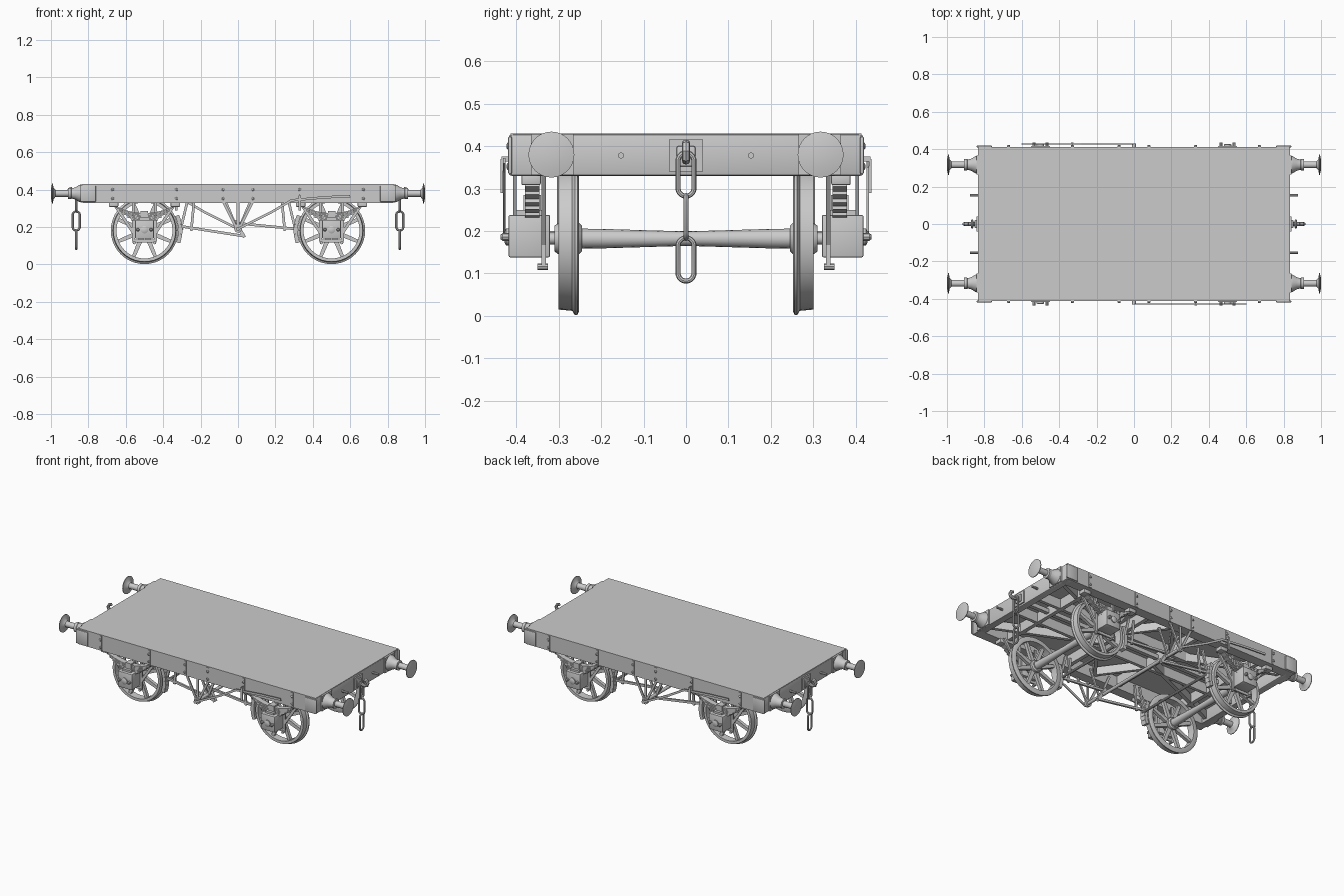
import bpy, bmesh, math
from mathutils import Vector, Matrix

if "Cube" in bpy.data.objects:
    bpy.data.objects.remove(bpy.data.objects["Cube"])

grey = bpy.data.materials.new("plain grey")
grey.diffuse_color = (0.6, 0.6, 0.6, 1)
grey.use_nodes = True
grey.node_tree.nodes["Principled BSDF"].inputs["Base Color"].default_value = grey.diffuse_color
QUAD = [(1, 1), (-1, 1), (1, -1), (-1, -1)]
ENDS = [(1, 1), (-1, 1)]
SIDES = [(1, 1), (1, -1)]
ROT = [(1, 1), (-1, -1)]


def finish(name, bm, copies=((1, 1),), smooth=True):
    """Make the mesh, repeated with x/y sign flips."""
    bmesh.ops.recalc_face_normals(bm, faces=bm.faces)
    for f in bm.faces:
        f.smooth = smooth
    if smooth:
        for e in bm.edges:
            e.smooth = e.is_manifold and e.calc_face_angle(0) < math.radians(35)
    for i, (sx, sy) in enumerate(copies):
        b = bm.copy()
        b.transform(Matrix.Diagonal((sx, sy, 1, 1)))
        if sx * sy < 0:
            bmesh.ops.reverse_faces(b, faces=b.faces)
        me = bpy.data.meshes.new(name)
        b.to_mesh(me)
        b.free()
        me.materials.append(grey)
        bpy.context.collection.objects.link(bpy.data.objects.new(f"{name}_{i + 1}", me))
    bm.free()


def add_box(bm, x, y, z, bevel=0):
    c = [(p[0] + p[1]) / 2 for p in (x, y, z)]
    s = [p[1] - p[0] for p in (x, y, z)]
    vs = bmesh.ops.create_cube(bm, size=1, matrix=Matrix.Translation(c) @ Matrix.Diagonal((*s, 1)))["verts"]
    if bevel:
        bmesh.ops.bevel(bm, geom=list({e for v in vs for e in v.link_edges}), offset=bevel,
                        segments=2, affect='EDGES', profile=0.5)


def box(name, x, y, z, copies=((1, 1),), bevel=0):
    bm = bmesh.new()
    add_box(bm, x, y, z, bevel)
    finish(name, bm, copies)


def add_bar(bm, p, q, w, h, taper=1):
    """Rectangular bar from p to q; w is measured along y where possible."""
    p, q = Vector(p), Vector(q)
    d = (q - p).normalized()
    side = d.cross(Vector((0, 0, 1))) if abs(d.y) > .3 else Vector((0, 1, 0))
    side = (side - d * side.dot(d)).normalized()
    up = d.cross(side)
    r = [[bm.verts.new(c + side * a * w / 2 * k + up * b * h / 2 * k)
          for a, b in ((-1, -1), (1, -1), (1, 1), (-1, 1))] for c, k in ((p, 1), (q, taper))]
    bm.faces.new(r[0])
    bm.faces.new(r[1])
    for i in range(4):
        j = (i + 1) % 4
        bm.faces.new((r[0][i], r[0][j], r[1][j], r[1][i]))


def bars(name, segs, w, h, copies=((1, 1),)):
    bm = bmesh.new()
    for p, q in segs:
        add_bar(bm, p, q, w, h)
    finish(name, bm, copies, False)


def add_lathe(bm, prof, axis, c, n=16, closed=False):
    """Turn (radius, position) points about the x or y axis through c."""
    rings = []
    for r, t in prof:
        ring = []
        for i in range(n):
            a = 2 * math.pi * i / n
            u, v = r * math.cos(a), r * math.sin(a)
            ring.append(bm.verts.new(Vector(c) + Vector((t, u, v) if axis == 'x' else (u, t, v))))
        rings.append(ring)
    pairs = list(zip(rings, rings[1:])) + ([(rings[-1], rings[0])] if closed else [])
    for a, b in pairs:
        for i in range(n):
            j = (i + 1) % n
            bm.faces.new((a[i], a[j], b[j], b[i]))
    if not closed:
        bm.faces.new(rings[0])
        bm.faces.new(rings[-1])


def lathe(name, prof, axis, c, copies=((1, 1),), n=16):
    bm = bmesh.new()
    add_lathe(bm, prof, axis, c, n)
    finish(name, bm, copies)


def tube(name, pts, r, copies=((1, 1),), cyclic=False):
    cu = bpy.data.curves.new(name, 'CURVE')
    cu.dimensions, cu.bevel_depth, cu.bevel_resolution, cu.use_fill_caps = '3D', r, 2, True
    sp = cu.splines.new('POLY')
    sp.points.add(len(pts) - 1)
    for k, p in zip(sp.points, pts):
        k.co = (*p, 1)
    sp.use_cyclic_u = cyclic
    ob = bpy.data.objects.new(name, cu)
    bm = bmesh.new()
    bm.from_mesh(ob.to_mesh())
    ob.to_mesh_clear()
    bpy.data.objects.remove(ob)
    finish(name, bm, copies)


# deck, side rails and end beams
box("deck", (-.832, .832), (-.413, .413), (.405, .43))
box("side_rail", (-.83, .83), (.35, .413), (.33, .415), SIDES)
box("end_beam", (.79, .835), (-.413, .413), (.33, .428), ENDS, .006)

# side straps and bolts
for x in (.08, .33, .67):
    box("side_strap", (x - .008, x + .008), (.41, .417), (.332, .425), QUAD)
    for z in (.352, .4):
        lathe("side_bolt", [(.008, .416), (.008, .42), (.004, .423)], 'y', (x, 0, z), QUAD, 8)
box("corner_plate", (.76, .842), (.41, .419), (.335, .422), QUAD, .003)

# underframe
box("inner_beam", (-.8, .8), (.09, .11), (.345, .405), SIDES)
for x in (.18, .62):
    box("cross_beam", (x - .012, x + .012), (-.35, .35), (.345, .405), ENDS)
bars("diagonal_beam", [((.18, .05, .372), (.79, .32, .372))], .022, .05, QUAD)
bars("middle_diagonal", [((0, .345, .37), (.18, .1, .37))], .02, .05, QUAD)
box("draw_beam", (-.79, .79), (-.012, .012), (.36, .385))

# wheels
R, Z = .18, .182
bm = bmesh.new()
add_lathe(bm, [(.15, .252), (.172, .252), (.18, .256), (.18, .262), (.17, .268), (.167, .3), (.15, .3)],
          'y', (.5, 0, Z), 40, True)
add_lathe(bm, [(.03, .245), (.037, .252), (.037, .3), (.03, .31)], 'y', (.5, 0, Z), 20)
for i in range(8):
    a = 2 * math.pi * (i + .5) / 8
    d = Vector((math.cos(a), 0, math.sin(a)))
    c = Vector((.5, .276, Z))
    side = Vector((-d.z, 0, d.x))
    p, q = c + d * .03, c + d * .155
    vs = [[bm.verts.new(o + side * s * w + Vector((0, t, 0))) for s, t in
           ((-1, -.01), (1, -.01), (1, .01), (-1, .01))] for o, w in ((p, .013), (q, .009))]
    for k in range(4):
        bm.faces.new((vs[0][k], vs[0][(k + 1) % 4], vs[1][(k + 1) % 4], vs[1][k]))
finish("wheel", bm, QUAD)
lathe("axle", [(.014, -.33), (.014, -.31), (.024, -.3), (.023, -.2), (.017, 0), (.023, .2),
               (.024, .3), (.014, .31), (.014, .33)], 'y', (.5, 0, Z), ENDS)

# axle boxes with covers
box("axle_box", (.45, .55), (.32, .418), (.138, .238), QUAD, .004)
box("axle_box_cap", (.47, .53), (.335, .4), (.235, .25), QUAD)
lathe("axle_box_cover", [(.02, .416), (.02, .424), (.012, .428)], 'y', (.5, 0, .186), QUAD)
bm = bmesh.new()
for x in (.465, .535):
    add_lathe(bm, [(.009, .416), (.009, .432), (.005, .437)], 'y', (x, 0, .186), 8)
finish("cover_bolts", bm, QUAD)

# axle guards
bars("axle_guard", [((.44, .335, .34), (.44, .335, .125)), ((.56, .335, .34), (.56, .335, .125)),
                    ((.33, .335, .335), (.44, .335, .17)), ((.67, .335, .335), (.56, .335, .17)),
                    ((.435, .335, .125), (.565, .335, .125))], .01, .016, QUAD)
bm = bmesh.new()
for x in (.445, .555):
    add_lathe(bm, [(.008, .325), (.008, .35)], 'y', (x, 0, .116), 8)
finish("guard_bolts", bm, QUAD)

# leaf springs
bm = bmesh.new()
for i in range(6):
    half = .155 - i * .021
    pt = lambda x: (.5 + x, .362, .302 - i * .0095 - .032 + 1.6 * x * x)
    steps = [half * (-1 + k / 3) for k in range(7)]
    for a, b in zip(steps, steps[1:]):
        add_bar(bm, pt(a), pt(b), .034, .008)
add_box(bm, (.48, .52), (.341, .383), (.215, .285))
finish("leaf_spring", bm, QUAD, False)
bm = bmesh.new()
for x in (.335, .665):
    add_box(bm, (x - .025, x + .025), (.342, .388), (.308, .335), .004)
finish("spring_shoes", bm, QUAD)

# buffers
box("buffer_plate", (.83, .843), (.265, .365), (.332, .428), QUAD)
lathe("buffer", [(.047, .842), (.045, .85), (.033, .868), (.027, .89), (.03, .892), (.03, .908), (.018, .91),
                 (.018, .975), (.03, .986), (.054, .99), (.054, .994), (.03, .999), (.006, 1)],
      'x', (0, .317, .38), QUAD, 32)

# coupling plate, hook and chain
box("coupling_plate", (.83, .843), (-.04, .04), (.34, .416), ENDS)
box("coupling_boss", (.84, .852), (-.022, .022), (.352, .4), ENDS, .004)
tube("hook", [(.84, 0, .375), (.862, 0, .372), (.885, 0, .366), (.902, 0, .372), (.908, 0, .388),
              (.9, 0, .402), (.886, 0, .406)], .01, ENDS)
for i, z in enumerate((.333, .233, .133)):
    pts = []
    for k in range(16):
        a = 2 * math.pi * (k + .5) / 16
        u, w = .019 * math.cos(a), .019 * math.sin(a) + math.copysign(.032, math.sin(a))
        pts.append((.865, u, z + w) if i % 2 == 0 else (.865 + u, 0, z + w))
    tube("chain_link", pts, .006, ENDS, True)
lathe("end_pin", [(.007, .83), (.007, .877)], 'x', (0, .153, .378), QUAD, 10)

# brake hangers and cross shaft
bars("brake_hanger", [((-.08, .403, .34), (0, .403, .18)), ((.08, .403, .34), (0, .403, .18)),
                      ((0, .403, .34), (0, .403, .18))], .008, .014, SIDES)
bars("inner_brake_hanger", [((-.07, .3, .345), (0, .3, .18)), ((.07, .3, .345), (0, .3, .18))],
     .008, .014, SIDES)
lathe("brake_shaft", [(.01, -.43), (.01, .43)], 'y', (0, 0, .19), n=12)
lathe("shaft_collar", [(.02, .395), (.02, .412)], 'y', (0, 0, .19), SIDES)

# hand levers, one on each side
bars("hand_lever", [((0, -.428, .19), (.17, -.428, .275)), ((.165, -.428, .272), (.29, -.428, .345)),
                    ((.285, -.428, .343), (.45, -.428, .358)), ((.445, -.428, .358), (.6, -.428, .366))],
     .006, .013, ROT)
bars("lever_guide", [((.33, -.434, .37), (.33, -.434, .29)), ((.33, -.41, .37), (.33, -.434, .37))],
     .005, .012, ROT)

# push rods, rocker, brake blocks
bars("push_rod_low", [((-.31, .276, .205), (.03, .276, .152))], .012, .014, SIDES)
bars("push_rod_high", [((-.02, .276, .222), (.31, .276, .19))], .012, .014, SIDES)
bars("rocker", [((-.02, .276, .235), (.035, .276, .145))], .02, .018, SIDES)
bars("block_hanger", [((.27, .276, .34), (.306, .276, .19)), ((.235, .276, .34), (.25, .276, .18))],
     .01, .014, QUAD)
lathe("block_cross_rod", [(.008, -.28), (.008, .28)], 'y', (.3, 0, .19), ENDS, 10)
bm = bmesh.new()
for i in range(6):
    p = [(.5 - .192 * math.cos(a), .28, Z + .192 * math.sin(a)) for a in (-.35 + i * .13, -.35 + (i + 1) * .13)]
    add_bar(bm, p[0], p[1], .036, .022)
finish("brake_block", bm, QUAD, False)
